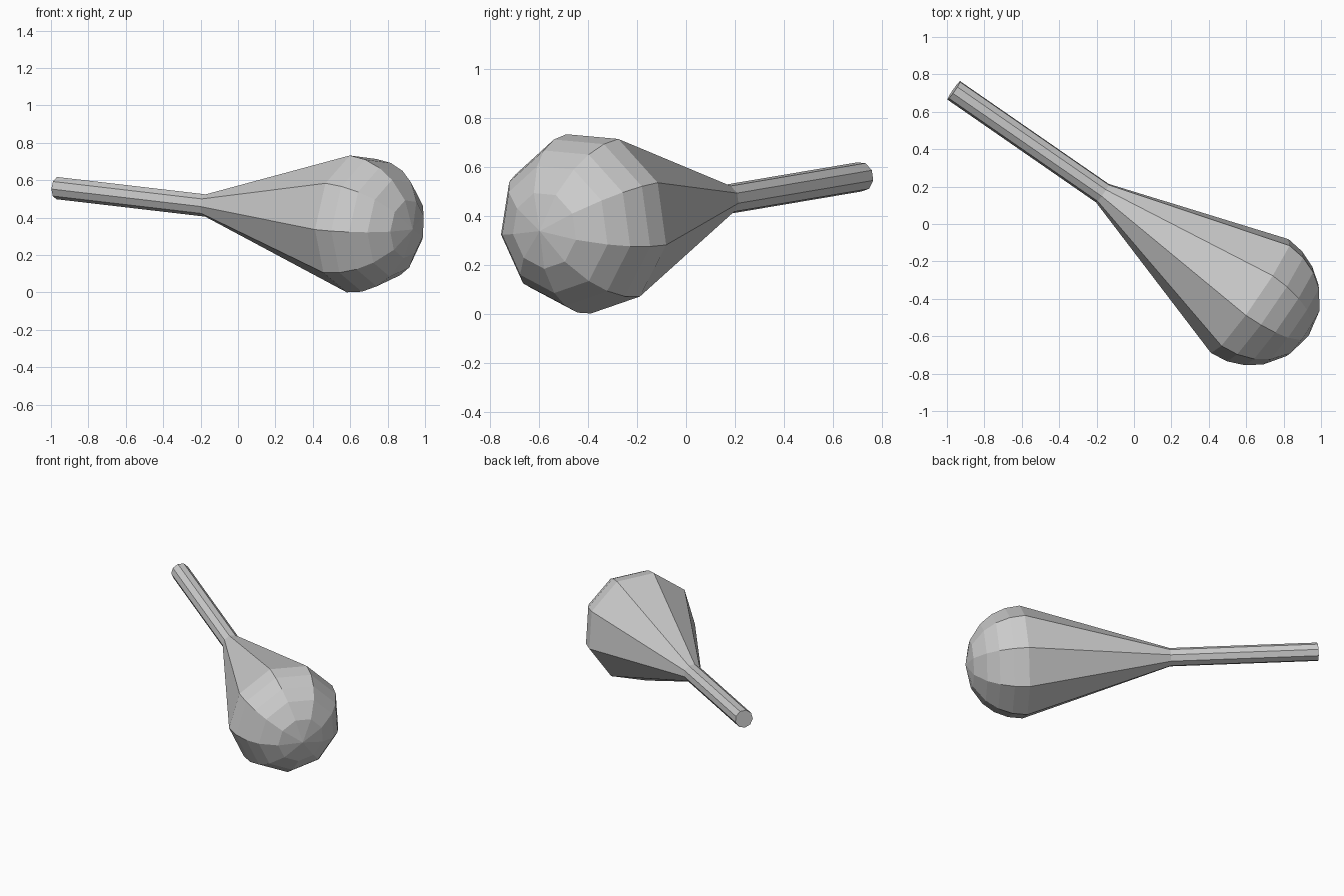
import bpy, bmesh
from math import sin, cos, radians, tau
from mathutils import Vector

if "Cube" in bpy.data.objects:
    bpy.data.objects.remove(bpy.data.objects["Cube"])

SIDES, PHASE = 9, radians(5.65 + 20)
R, GRIP = 0.375, 0.061

# Tilted axis from the handle towards the bulb
centre = Vector((0.627, -0.385, 0.373))
axis = Vector((0.795, -0.55, -0.093))
length = axis.length
axis.normalize()
side = axis.cross(Vector((0, 0, 1))) * -1
side.normalize()
up = axis.cross(side)

# Profile (distance along axis, radius): handle, neck, flare, rounded bulb
profile = [(-2 * length, GRIP), (-length, GRIP)]
profile += [(R * sin(radians(a)), R * cos(radians(a))) for a in (0, 15, 30, 45, 65)]

bm = bmesh.new()


def ring(s, r):
    verts = []
    for i in range(SIDES):
        t = PHASE + tau * i / SIDES
        verts.append(bm.verts.new(centre + axis * s + (side * cos(t) + up * sin(t)) * r))
    return verts


rings = [ring(s, r) for s, r in profile]
for a, b in zip(rings, rings[1:]):
    for i in range(SIDES):
        j = (i + 1) % SIDES
        bm.faces.new((a[i], a[j], b[j], b[i]))

# Flat handle end and pointed fan at the bulb tip
bm.faces.new(rings[0][::-1])
tip = bm.verts.new(centre + axis * R)
for i in range(SIDES):
    bm.faces.new((rings[-1][i], rings[-1][(i + 1) % SIDES], tip))
bmesh.ops.recalc_face_normals(bm, faces=bm.faces)

mesh = bpy.data.meshes.new("bulb_with_handle")
bm.to_mesh(mesh)
bm.free()
bpy.context.collection.objects.link(bpy.data.objects.new("bulb_with_handle", mesh))
